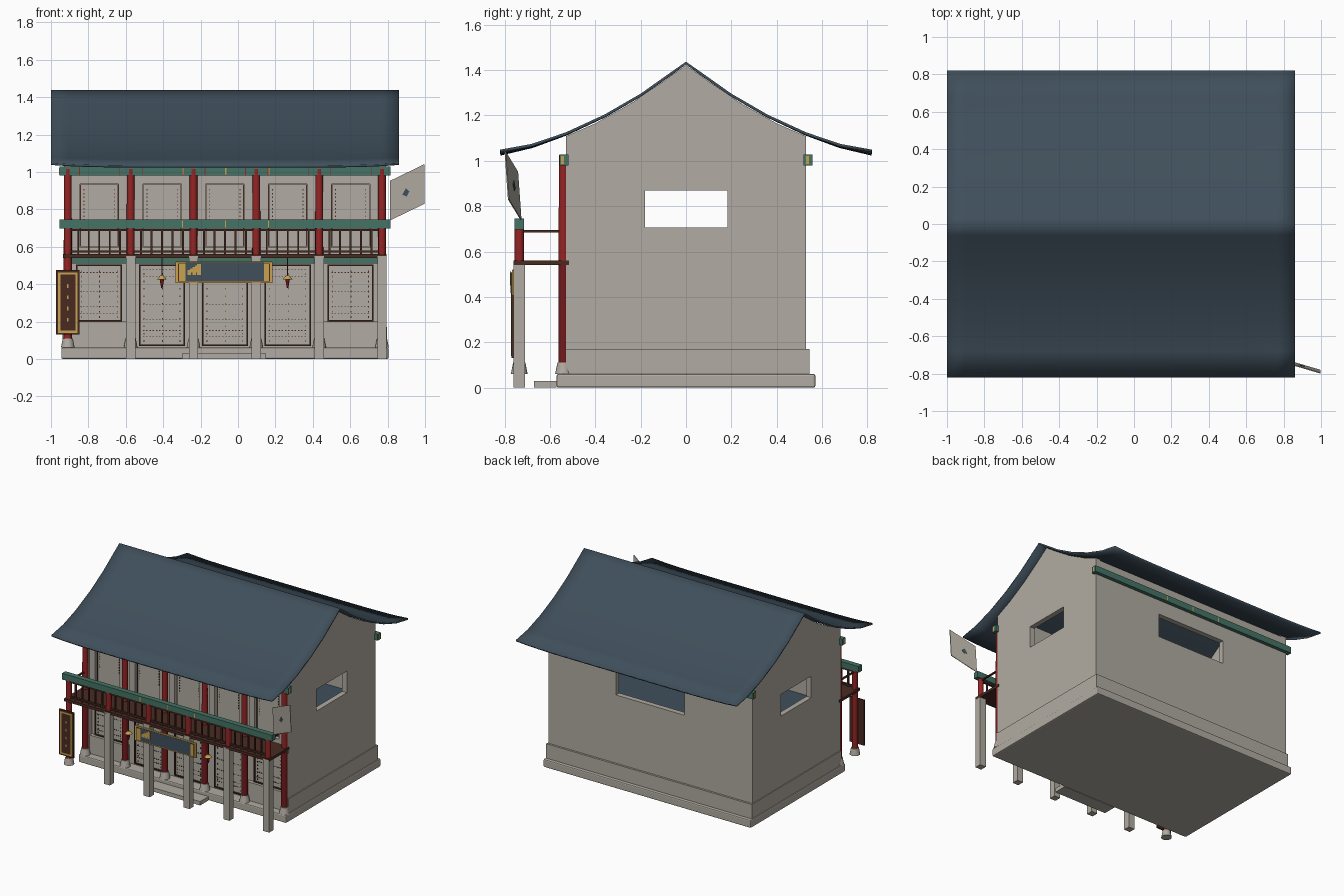
import bpy, bmesh
from mathutils import Vector, Matrix

if "Cube" in bpy.data.objects:
    bpy.data.objects.remove(bpy.data.objects["Cube"], do_unlink=True)


def material(name, r, g, b):
    m = bpy.data.materials.new(name)
    m.use_nodes = True
    m.diffuse_color = (r, g, b, 1)
    node = m.node_tree.nodes["Principled BSDF"]
    node.inputs["Base Color"].default_value = (r, g, b, 1)
    node.inputs["Roughness"].default_value = 0.8
    return m


STONE = material("warm grey plaster", 0.44, 0.41, 0.36)
SLATE = material("slate blue", 0.05, 0.078, 0.105)
RED = material("column red", 0.3, 0.018, 0.018)
DARK_RED = material("deep red", 0.17, 0.01, 0.012)
GREEN = material("beam green", 0.06, 0.17, 0.13)
BROWN = material("dark brown wood", 0.065, 0.024, 0.016)
GOLD = material("gold", 0.58, 0.36, 0.08)


def finish(name, bm, mat, smooth=False, bevel=0):
    me = bpy.data.meshes.new(name)
    bmesh.ops.recalc_face_normals(bm, faces=bm.faces)
    bm.to_mesh(me)
    bm.free()
    me.materials.append(mat)
    ob = bpy.data.objects.new(name, me)
    bpy.context.collection.objects.link(ob)
    if smooth:
        bpy.ops.object.select_all(action='DESELECT')
        ob.select_set(True)
        bpy.context.view_layer.objects.active = ob
        bpy.ops.object.shade_smooth_by_angle(angle=0.7)
    if bevel:
        mod = ob.modifiers.new("Bevel", 'BEVEL')
        mod.width, mod.segments = bevel, 2
    return ob


def boxes(name, mat, items, bevel=0):
    """One object from boxes given as x0, x1, y0, y1, z0, z1."""
    bm = bmesh.new()
    for x0, x1, y0, y1, z0, z1 in items:
        mid = Matrix.Translation(((x0 + x1) / 2, (y0 + y1) / 2, (z0 + z1) / 2))
        size = Matrix.Diagonal((x1 - x0, y1 - y0, z1 - z0, 1))
        bmesh.ops.create_cube(bm, size=1, matrix=mid @ size)
    return finish(name, bm, mat, bevel=bevel)


def frame(x0, x1, z0, z1, w, y0, y1):
    """Four boxes around a rectangle that faces the front."""
    return [(x0, x0 + w, y0, y1, z0, z1), (x1 - w, x1, y0, y1, z0, z1),
            (x0 + w, x1 - w, y0, y1, z0, z0 + w), (x0 + w, x1 - w, y0, y1, z1 - w, z1)]


def posts(name, mat, xs, y, z0, z1, r0, r1):
    bm = bmesh.new()
    for x in xs:
        bmesh.ops.create_cone(bm, cap_ends=True, segments=16, radius1=r0, radius2=r1,
                              depth=z1 - z0, matrix=Matrix.Translation((x, y, (z0 + z1) / 2)))
    return finish(name, bm, mat, smooth=True)


def prism(name, mat, points, offset):
    bm = bmesh.new()
    face = bm.faces.new([bm.verts.new(p) for p in points])
    out = bmesh.ops.extrude_face_region(bm, geom=[face])
    moved = [v for v in out["geom"] if isinstance(v, bmesh.types.BMVert)]
    bmesh.ops.translate(bm, verts=moved, vec=Vector(offset))
    return finish(name, bm, mat)


def cut(ob, box):
    """Cut a window opening and keep the plain mesh."""
    cutter = boxes("window_cutter", STONE, [box])
    mod = ob.modifiers.new("Window", 'BOOLEAN')
    mod.operation, mod.object, mod.solver = 'DIFFERENCE', cutter, 'EXACT'
    graph = bpy.context.evaluated_depsgraph_get()
    mesh = bpy.data.meshes.new_from_object(ob.evaluated_get(graph))
    ob.modifiers.clear()
    ob.data = mesh
    bpy.data.objects.remove(cutter, do_unlink=True)


CX = -0.07
COLS = [-0.91 + 0.336 * i for i in range(6)]
BAYS = list(zip(COLS, COLS[1:]))
WEST, EAST = -0.93, 0.79

# Plinth, step and wall skirting
boxes("plinth", STONE, [(-0.945, 0.805, -0.57, 0.57, 0, 0.06)], bevel=0.008)
boxes("entrance_step", STONE, [(-0.3, 0.15, -0.67, -0.57, 0, 0.03)])
boxes("skirting", STONE, [(WEST - 0.007, WEST, -0.53, 0.54, 0.06, 0.17),
                          (EAST, EAST + 0.007, -0.53, 0.54, 0.06, 0.17),
                          (WEST - 0.007, EAST + 0.007, 0.53, 0.545, 0.06, 0.17)])

# Gable walls with their curved shoulders and windows
half = [(0.53, 0.06), (0.53, 1.108), (0.4, 1.165), (0.24, 1.255), (0.1, 1.35)]
outline = half + [(0, 1.422)] + [(-y, z) for y, z in reversed(half)]
for name, x, step in (("gable_wall_right", WEST, 0.04), ("gable_wall_left", EAST, -0.04)):
    wall = prism(name, STONE, [(x, y, z) for y, z in outline], (step, 0, 0))
    cut(wall, (x - 0.1, x + 0.1, -0.18, 0.182, 0.705, 0.87))

# Back and front walls, upper floor
back = boxes("back_wall", STONE, [(WEST + 0.04, EAST - 0.04, 0.49, 0.53, 0.06, 1.1)])
cut(back, (CX - 0.29, CX + 0.29, 0.4, 0.6, 0.69, 0.87))
boxes("front_wall", STONE, [(WEST + 0.04, EAST - 0.04, -0.485, -0.465, 0.06, 1.1)])
boxes("upper_floor", SLATE, [(WEST + 0.04, EAST - 0.04, -0.465, 0.49, 0.53, 0.55)])

# Front infill: raised upper frames, lower sills and lattice lines
frames, lattice = [], []
PANEL = -0.487
for i, (a, b) in enumerate(BAYS):
    frames += frame(a + 0.02, b - 0.02, 0.55, 0.98, 0.045, -0.515, -0.485)
    lattice += frame(a + 0.066, b - 0.066, 0.6, 0.934, 0.004, PANEL - 0.003, PANEL)
    outer = i in (0, 4)
    low = 0.2 if outer else 0.07
    if outer:
        frames.append((a, b, -0.515, -0.485, 0.06, low))
    lattice += frame(a + 0.045, b - 0.045, low, 0.505, 0.008, -0.495, -0.485)
    # dotted lattice rows and stiles
    rows = (0.24, 0.28, 0.36, 0.46) if outer else (0.12, 0.15, 0.21, 0.29, 0.44, 0.475)
    for n in range(12):
        x = a + 0.065 + n * 0.0175
        lattice += [(x, x + 0.008, PANEL - 0.003, PANEL, z, z + 0.004) for z in rows]
    for n in range(10):
        z = low + 0.02 + n * (0.47 - low) / 10
        lattice += [(x, x + 0.004, PANEL - 0.003, PANEL, z, z + 0.01)
                    for x in (a + 0.07, (a + b) / 2, b - 0.074)]
        z = 0.72 + n * 0.02
        lattice += [(x, x + 0.004, PANEL - 0.003, PANEL, z, z + 0.008)
                    for x in (a + 0.085, b - 0.089)]
boxes("infill_frames", STONE, frames)
boxes("lattice", BROWN, lattice)

# Main columns
posts("column_bases", STONE, COLS, -0.54, 0.06, 0.11, 0.037, 0.027)
posts("lower_columns", DARK_RED, COLS, -0.54, 0.11, 0.55, 0.023, 0.023)
posts("upper_columns", RED, COLS, -0.54, 0.55, 1.015, 0.022, 0.02)

# Veranda posts
boxes("stone_pillars", STONE, [(x - 0.025, x + 0.025, -0.76, -0.71, 0, 0.55) for x in COLS[1:]])
posts("corner_post_base", STONE, COLS[:1], -0.735, 0.06, 0.11, 0.037, 0.027)
posts("corner_post", RED, COLS[:1], -0.735, 0.11, 0.55, 0.022, 0.022)
posts("balcony_posts", RED, COLS, -0.735, 0.55, 0.7, 0.02, 0.02)

# Balcony floor and railing
boxes("balcony_floor", BROWN, [(-0.935, 0.795, -0.76, -0.515, 0.54, 0.56)])
rails = [(-0.91, 0.77, -0.743, -0.727, z, z + 0.012) for z in (0.568, 0.683)]
rails += [(x - 0.006, x + 0.006, -0.735, -0.54, 0.685, 0.695) for x in (COLS[0], COLS[-1])]
for a, b in BAYS:
    for n in range(1, 6):
        x = a + (b - a) * n / 6
        rails.append((x - 0.005, x + 0.005, -0.741, -0.729, 0.56, 0.69))
boxes("balcony_railing", BROWN, rails)

# Painted beams with coloured bands
ENDS = (-0.955, 0.815)
boxes("front_eave_beam", GREEN, [(*ENDS, -0.557, -0.518, 0.98, 1.028)])
boxes("back_eave_beam", GREEN, [(*ENDS, 0.518, 0.557, 0.98, 1.028)])
boxes("balcony_beam", GREEN, [(*ENDS, -0.755, -0.715, 0.698, 0.745)])
boxes("lower_beam", GREEN, [(-0.93, 0.79, -0.545, -0.515, 0.51, 0.54)])
gold, red = [], []
for x in (-0.3, -0.07, 0.16):
    for y in (-0.558, 0.556):
        gold.append((x, x + 0.008, y, y + 0.002, 0.985, 1.02))
    gold.append((x, x + 0.006, -0.757, -0.755, 0.702, 0.74))
for x in ENDS:
    gold += [(x - 0.001, x + 0.001, y, y + 0.012, 0.985, 1.022) for y in (-0.55, 0.53)]
for a, b in BAYS:
    red += [(x, x + 0.004, -0.559, -0.557, 0.982, 1.025) for x in (a + 0.06, b - 0.06)]
boxes("gold_beam_bands", GOLD, gold)
boxes("red_beam_bands", RED, red)

# Central name board: gold frame, slate field, small gold ornament
boxes("board_frame", GOLD, [(-0.335, 0.185, -0.768, -0.755, 0.405, 0.52)], bevel=0.003)
boxes("board_border", BROWN, [(-0.322, 0.172, -0.77, -0.768, 0.414, 0.511)])
boxes("board_edge", GOLD, [(-0.316, 0.166, -0.772, -0.77, 0.418, 0.507)])
boxes("board_field", SLATE, [(-0.28, 0.14, -0.774, -0.772, 0.418, 0.515)])
boxes("board_ornament", GOLD, [(-0.27 + n * 0.013, -0.25 + n * 0.013, -0.776, -0.774,
                                0.45 + n % 2 * 0.012, 0.475 + n * 0.008) for n in range(5)])

# Hanging side plaque
boxes("plaque", BROWN, [(-0.972, -0.848, -0.77, -0.758, 0.13, 0.475)])
boxes("plaque_border", GOLD, frame(-0.962, -0.858, 0.14, 0.463, 0.012, -0.772, -0.77))
boxes("plaque_marks", GOLD, [(-0.914, -0.906, -0.772, -0.77, z, z + 0.02)
                             for z in (0.2, 0.26, 0.32, 0.38)])

# Small hanging lamps
LAMPS = [-0.407, 0.265]
posts("lamp_caps", GOLD, LAMPS, -0.735, 0.425, 0.445, 0.026, 0.01)
posts("lamp_tassels", DARK_RED, LAMPS, -0.735, 0.38, 0.425, 0.004, 0.012)
boxes("lamp_cords", BROWN, [(x - 0.002, x + 0.002, -0.737, -0.733, 0.445, 0.54) for x in LAMPS])

# Slanted banner with a small mark
corner, along, up = Vector((0.812, -0.73, 0.74)), Vector((0.186, -0.055, 0.09)), Vector((0, -0.015, 0.212))


def on_banner(u, v, lift=0):
    return corner + along * u + up * v + Vector((0, -lift, 0))


prism("banner", STONE, [on_banner(u, v) for u, v in ((0, 0), (1, 0), (1, 1), (0, 1))], (0, 0.005, 0))
mark = ((0.36, 0.5), (0.48, 0.4), (0.56, 0.5), (0.46, 0.62))
prism("banner_mark", SLATE, [on_banner(u, v, 0.002) for u, v in mark], (0, 0.009, 0))

# Curved roof sheet with slightly lifted corners
slope = [(0.82, 1.035), (0.68, 1.068), (0.53, 1.123), (0.36, 1.203), (0.2, 1.296), (0.06, 1.395)]
profile = [(-y, z) for y, z in slope] + [(0, 1.437)] + [(y, z) for y, z in reversed(slope)]
bm = bmesh.new()
N = 20
grid = []
for i in range(N + 1):
    u = 2 * i / N - 1
    grid.append([bm.verts.new((CX + 0.93 * u, y, z + 0.014 * u ** 6 * (y / 0.82) ** 4))
                 for y, z in profile])
for p, q in zip(grid, grid[1:]):
    for j in range(len(profile) - 1):
        bm.faces.new((p[j], q[j], q[j + 1], p[j + 1]))
roof = finish("roof", bm, SLATE)
for face in roof.data.polygons:
    face.use_smooth = True
shell = roof.modifiers.new("Thickness", 'SOLIDIFY')
shell.thickness, shell.offset = 0.012, -1
